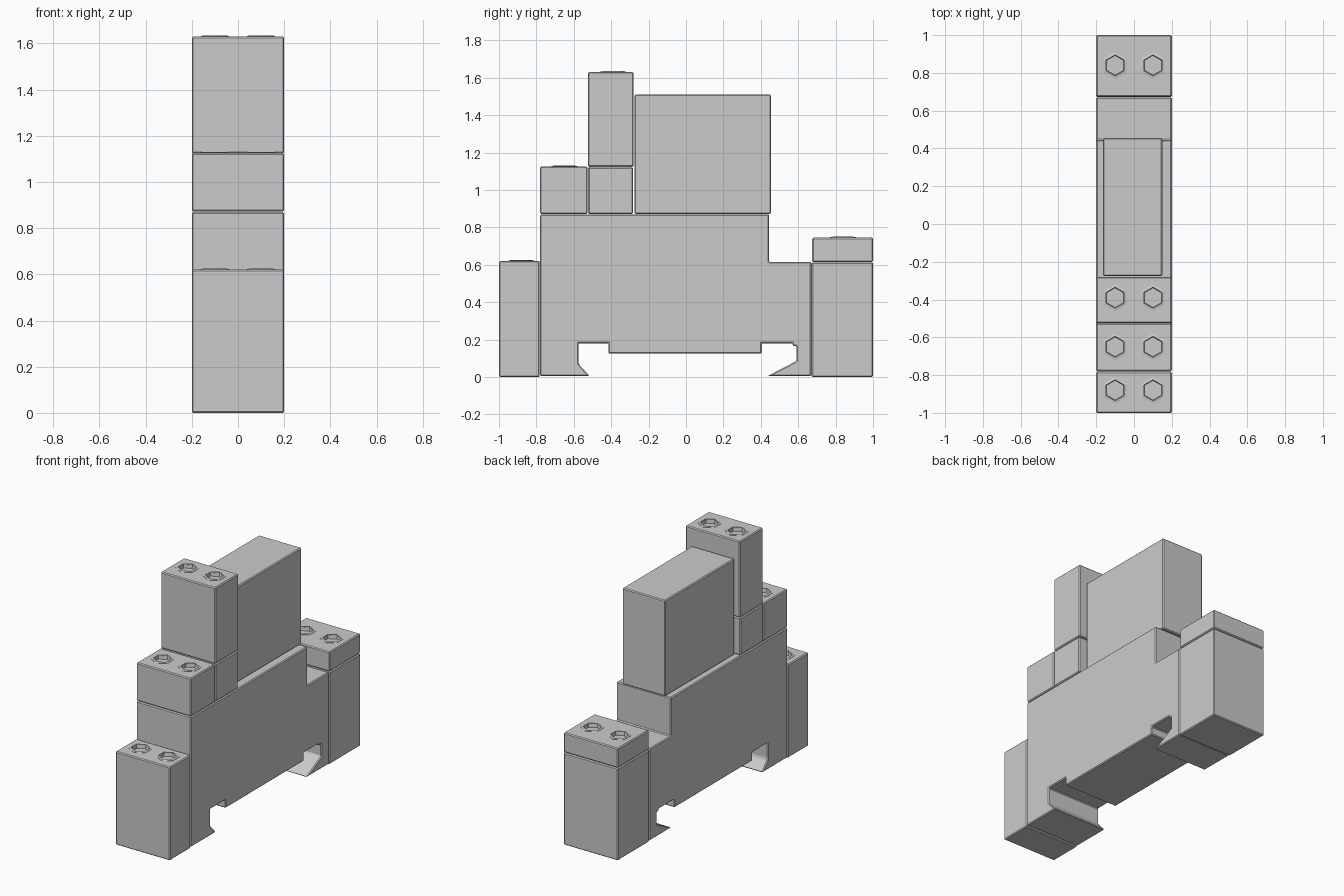
import bpy, bmesh, math

if "Cube" in bpy.data.objects:
    bpy.data.objects.remove(bpy.data.objects["Cube"])

W = 0.2        # half width of the module
BEVEL = 0.006  # small edge chamfer


def finish(bm, name):
    bmesh.ops.recalc_face_normals(bm, faces=bm.faces)
    me = bpy.data.meshes.new(name)
    bm.to_mesh(me)
    bm.free()
    ob = bpy.data.objects.new(name, me)
    bpy.context.collection.objects.link(ob)
    return ob


def extrude_profile(name, pts, x0=-W, x1=W):
    """Side profile of (y, z) points extruded along x, with chamfered edges."""
    bm = bmesh.new()
    face = bm.faces.new([bm.verts.new((x0, y, z)) for y, z in pts])
    ext = bmesh.ops.extrude_face_region(bm, geom=[face])
    verts = [v for v in ext["geom"] if isinstance(v, bmesh.types.BMVert)]
    bmesh.ops.translate(bm, verts=verts, vec=(x1 - x0, 0, 0))
    ob = finish(bm, name)
    mod = ob.modifiers.new("chamfer", "BEVEL")
    mod.width, mod.segments = BEVEL, 1
    mod.limit_method, mod.angle_limit = "ANGLE", math.radians(40)
    return ob


def block(name, y0, y1, z0, z1, x0=-W, x1=W):
    return extrude_profile(name, [(y0, z0), (y1, z0), (y1, z1), (y0, z1)], x0, x1)


def hex_rings(bm, cx, cy, rings, closed):
    """Lofts hexagons given as (radius, z); closed joins last to first, else caps."""
    loops = []
    for r, z in rings:
        loops.append([bm.verts.new((cx + r * math.sin(i * math.pi / 3),
                                    cy + r * math.cos(i * math.pi / 3), z)) for i in range(6)])
    pairs = list(zip(loops, loops[1:]))
    if closed:
        pairs.append((loops[-1], loops[0]))
    else:
        bm.faces.new(loops[0])
        bm.faces.new(loops[-1])
    for a, b in pairs:
        for i in range(6):
            j = (i + 1) % 6
            bm.faces.new((a[i], a[j], b[j], b[i]))


def terminal(name, y0, y1, z0, z1, ys):
    """Terminal block with two hexagonal screw openings in its top."""
    ob = block(name, y0, y1, z0, z1)
    cut, rim = bmesh.new(), bmesh.new()
    for cx in (-0.1, 0.1):
        hex_rings(cut, cx, ys, [(0.052, z1 - 0.022), (0.058, z1 + 0.02)], False)
        hex_rings(rim, cx, ys, [(0.056, z1 - 0.01), (0.07, z1 - 0.01),
                                (0.07, z1 + 0.002), (0.056, z1 + 0.005)], True)
    cutter = finish(cut, name + "_cutter")
    cutter.hide_render = True
    cutter.hide_set(True)
    finish(rim, name + "_screw_rims")
    mod = ob.modifiers.new("screw_openings", "BOOLEAN")
    mod.operation, mod.object, mod.solver = "DIFFERENCE", cutter, "EXACT"


# Central housing with the rail slot and its two hooks
extrude_profile("socket_housing", [
    (-0.78, 0.005), (-0.515, 0.005), (-0.57, 0.065), (-0.575, 0.08), (-0.575, 0.18),
    (-0.415, 0.18), (-0.415, 0.125), (0.405, 0.125), (0.405, 0.18),
    (0.57, 0.18), (0.57, 0.165), (0.59, 0.165), (0.59, 0.085), (0.435, 0.005),
    (0.67, 0.005), (0.67, 0.615), (0.445, 0.615), (0.445, 0.87), (-0.78, 0.87)])

# Plug-in relay, slightly narrower than the socket
block("relay_case", -0.275, 0.455, 0.872, 1.51, -0.165, 0.15)

# Stepped front terminals and the pedestal under the tallest one
terminal("front_low_terminal", -1.0, -0.782, 0.0, 0.62, -0.88)
terminal("front_mid_terminal", -0.78, -0.527, 0.872, 1.125, -0.65)
block("tall_terminal_base", -0.523, -0.283, 0.872, 1.122)
terminal("front_tall_terminal", -0.525, -0.28, 1.124, 1.63, -0.39)

# Rear terminal column and its cap
block("rear_column", 0.672, 1.0, 0.0, 0.613)
terminal("rear_terminal_cap", 0.675, 1.0, 0.615, 0.745, 0.84)
